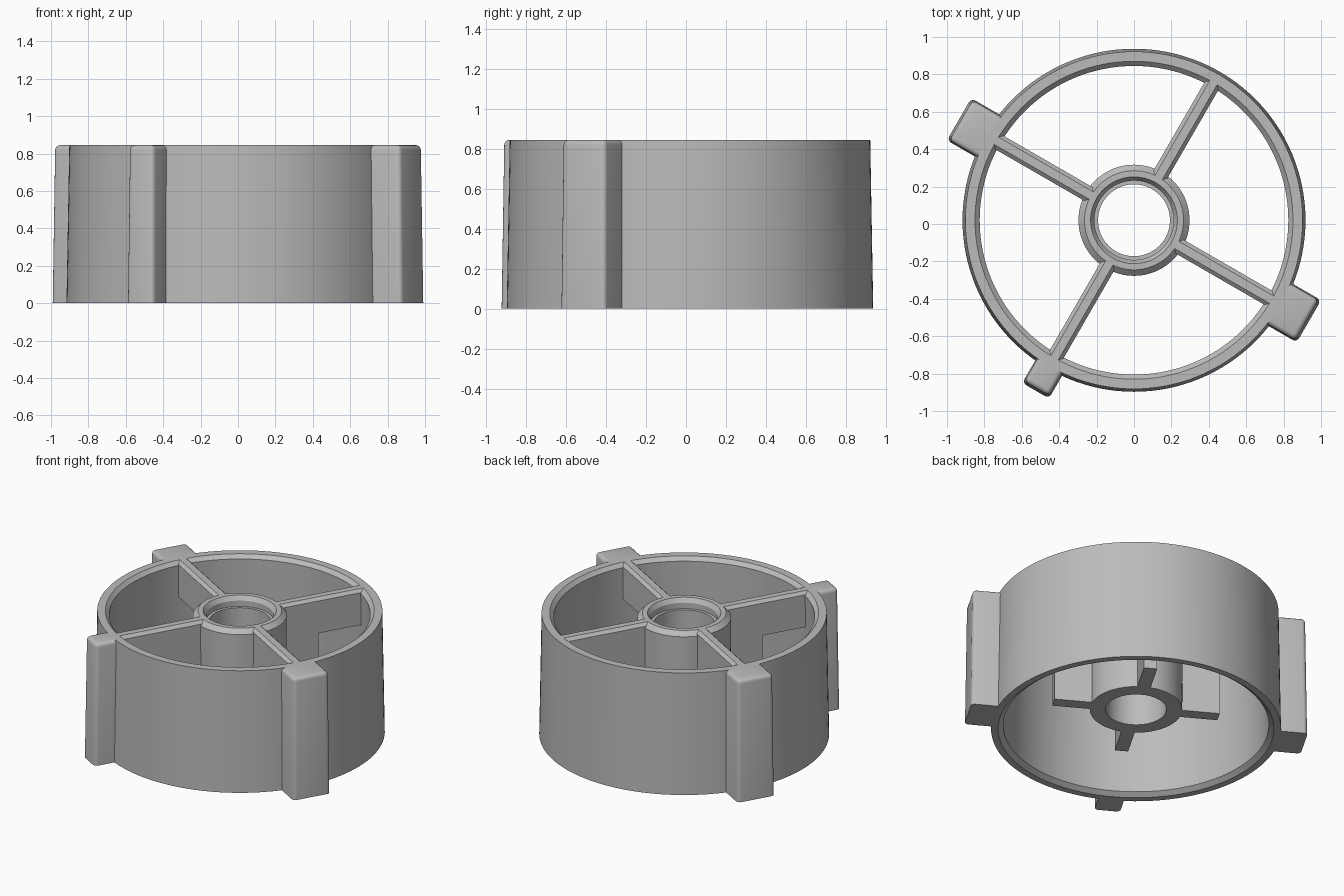
import bpy, bmesh, math
from mathutils import Matrix, Vector

if "Cube" in bpy.data.objects:
    bpy.data.objects.remove(bpy.data.objects["Cube"])

H = 0.845                       # overall height
CENTRE = Vector((0, 0.02, 0))   # wheel axis
DEEP, SHALLOW = 0.14, 0.60      # hub underside and outer rib underside

grey = bpy.data.materials.new("plain grey")
grey.diffuse_color = (0.5, 0.5, 0.5, 1)
grey.use_nodes = True
grey.node_tree.nodes["Principled BSDF"].inputs["Base Color"].default_value = grey.diffuse_color


def finish(bm, name, angle=0.0):
    """Turn a bmesh into a smooth-by-angle object, rotated about the wheel axis."""
    bmesh.ops.recalc_face_normals(bm, faces=bm.faces[:])
    bm.transform(Matrix.Translation(CENTRE) @ Matrix.Rotation(math.radians(angle), 4, 'Z'))
    mesh = bpy.data.meshes.new(name)
    bm.to_mesh(mesh)
    bm.free()
    mesh.materials.append(grey)
    obj = bpy.data.objects.new(name, mesh)
    bpy.context.collection.objects.link(obj)
    bpy.ops.object.select_all(action='DESELECT')
    obj.select_set(True)
    bpy.context.view_layer.objects.active = obj
    bpy.ops.object.shade_smooth_by_angle(angle=math.radians(25))
    return obj


def lathe(name, profile, steps=128):
    """Spin a closed (radius, z) profile around the axis."""
    bm = bmesh.new()
    verts = [bm.verts.new((r, 0, z)) for r, z in profile]
    edges = [bm.edges.new((verts[i - 1], verts[i])) for i in range(len(verts))]
    bmesh.ops.spin(bm, geom=verts + edges, cent=(0, 0, 0), axis=(0, 0, 1),
                   angle=math.tau, steps=steps, use_duplicate=False)
    bmesh.ops.remove_doubles(bm, verts=bm.verts[:], dist=1e-4)
    return finish(bm, name)


def rib(name, angle, width=0.085):
    """Spoke that is deep near the hub and shallow towards the rim."""
    bm = bmesh.new()
    side = [(0.245, DEEP), (0.53, DEEP), (0.53, SHALLOW),
            (0.856, SHALLOW), (0.856, H), (0.245, H)]
    face = bm.faces.new([bm.verts.new((x, -width / 2, z)) for x, z in side])
    new = bmesh.ops.extrude_face_region(bm, geom=[face])["geom"]
    bmesh.ops.translate(bm, vec=(0, width, 0),
                        verts=[v for v in new if isinstance(v, bmesh.types.BMVert)])
    # chamfer along both long top edges
    top = [e for e in bm.edges if all(v.co.z > H - 1e-4 for v in e.verts)
           and abs(e.verts[0].co.x - e.verts[1].co.x) > 0.1]
    bmesh.ops.bevel(bm, geom=top, offset=0.02, segments=1, affect='EDGES')
    return finish(bm, name, angle)


def lug(name, angle, width, reach):
    """Tapered block on the outside of the rim with rounded outer edges."""
    bm = bmesh.new()
    bmesh.ops.create_cube(bm, size=1)
    for v in bm.verts:
        high, outer = v.co.z > 0, v.co.x > 0
        taper = 0.012 if high else 0.0
        v.co = Vector((reach - taper if outer else 0.882,
                       math.copysign(width / 2 - taper * 0.5, v.co.y),
                       H if high else 0.0))
    rounded = [e for e in bm.edges
               if any(v.co.x > 0.95 for v in e.verts) and any(v.co.z > 0.1 for v in e.verts)]
    bmesh.ops.bevel(bm, geom=rounded, offset=0.026, segments=4, profile=0.5, affect='EDGES')
    return finish(bm, name, angle)


# outer rim: drafted wall with chamfered inner edges
lathe("rim", [(0.917, 0), (0.902, H), (0.85, H), (0.825, H - 0.025),
              (0.84, 0.025), (0.872, 0)])

# hub: chamfered collar, shallow counterbore, straight bore
lathe("hub", [(0.292, DEEP), (0.297, H - 0.03), (0.265, H), (0.232, H),
              (0.212, H - 0.03), (0.212, H - 0.07), (0.192, H - 0.07), (0.192, DEEP)], 96)

# four spokes
for i, a in enumerate((60, 150, 240, 330)):
    rib(f"rib_{i + 1}", a)

# two wide lugs and one narrow lug
lug("wide_lug_left", 150, 0.26, 1.08)
lug("wide_lug_right", 330, 0.26, 1.08)
lug("narrow_lug", 240, 0.165, 1.052)
